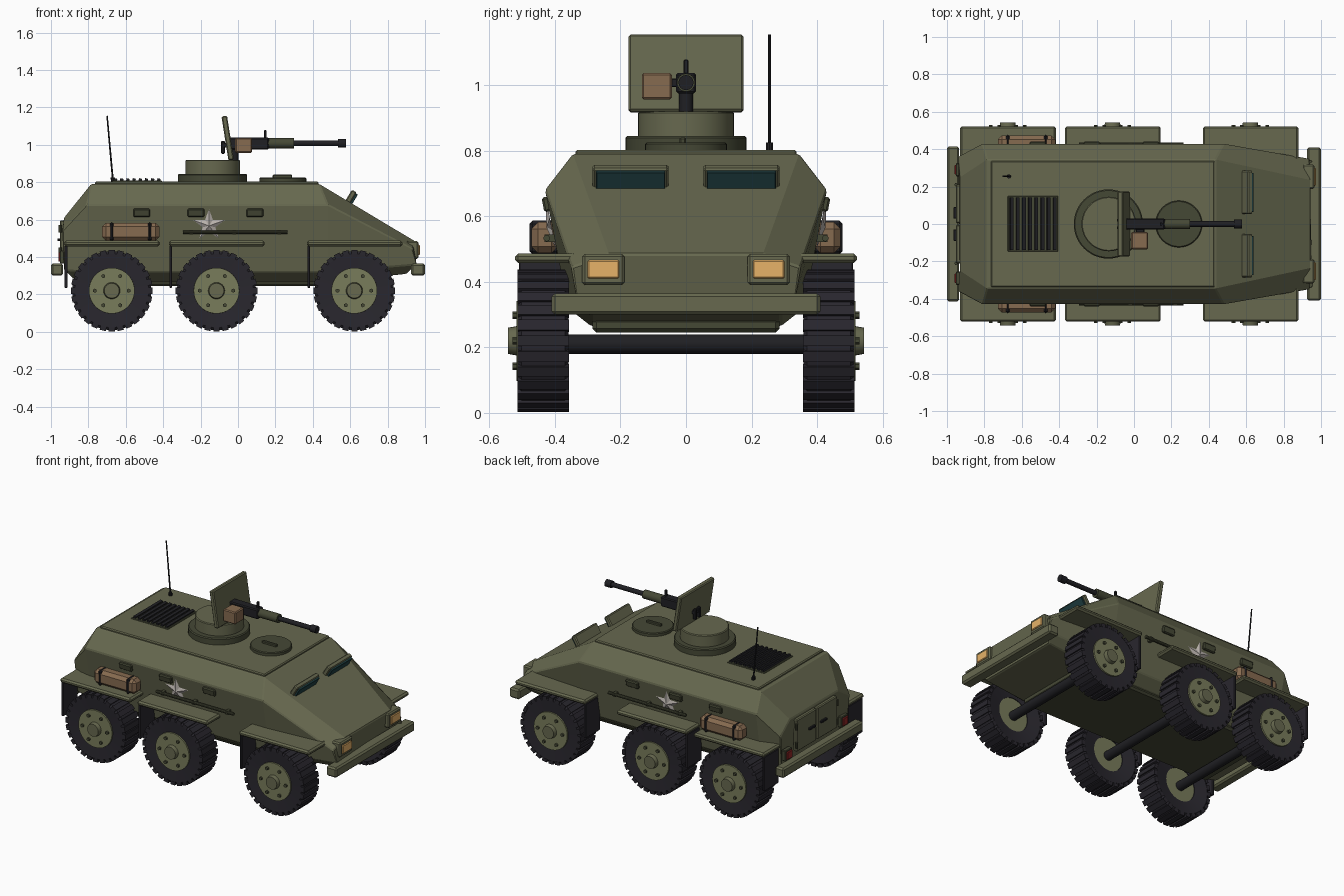
import bpy, bmesh
from math import sin, cos, pi, atan2, radians
from mathutils import Matrix, Vector

if "Cube" in bpy.data.objects:
    bpy.data.objects.remove(bpy.data.objects["Cube"])


def mat(name, r, g, b):
    m = bpy.data.materials.new(name)
    m.diffuse_color = (r, g, b, 1)
    m.use_nodes = True
    m.node_tree.nodes["Principled BSDF"].inputs["Base Color"].default_value = m.diffuse_color
    return m


OLIVE = mat("olive", 0.135, 0.14, 0.078)
DARK = mat("dark_olive", 0.06, 0.065, 0.036)
HUB = mat("light_olive", 0.19, 0.2, 0.105)
RUBBER = mat("rubber", 0.022, 0.02, 0.027)
METAL = mat("gunmetal", 0.014, 0.014, 0.017)
TAN = mat("canvas", 0.24, 0.145, 0.08)
PALE = mat("pale_paint", 0.5, 0.46, 0.43)
LENS = mat("lens", 0.8, 0.45, 0.14)
GLASS = mat("glass", 0.015, 0.055, 0.06)
RED = mat("red_lens", 0.3, 0.02, 0.02)


def finish(name, bm, m, mirror=False, bevel=0, smooth=False):
    bmesh.ops.recalc_face_normals(bm, faces=bm.faces)
    me = bpy.data.meshes.new(name)
    bm.to_mesh(me)
    bm.free()
    me.materials.append(m)
    o = bpy.data.objects.new(name, me)
    bpy.context.collection.objects.link(o)
    if smooth:
        bpy.ops.object.select_all(action='DESELECT')
        o.select_set(True)
        bpy.context.view_layer.objects.active = o
        bpy.ops.object.shade_smooth_by_angle(angle=radians(35))
    if bevel:
        b = o.modifiers.new("bevel", 'BEVEL')
        b.width, b.segments, b.limit_method = bevel, 1, 'ANGLE'
    if mirror:
        o.modifiers.new("mirror", 'MIRROR').use_axis = (False, True, False)
    return o


def add_box(bm, c, s, rot=Matrix()):
    bmesh.ops.create_cube(bm, size=1, matrix=Matrix.Translation(c) @ rot.to_4x4() @ Matrix.Diagonal((*s, 1)))


def box(name, x, y, z, m, bevel=0.006, mirror=False, rot=Matrix()):
    """Box from (min, max) ranges, turned about its own centre."""
    bm = bmesh.new()
    add_box(bm, [(a + b) / 2 for a, b in (x, y, z)], [b - a for a, b in (x, y, z)], rot)
    return finish(name, bm, m, mirror, bevel)


def add_rod(bm, p, q, r, r2=None, seg=24):
    p, q = Vector(p), Vector(q)
    rot = (q - p).to_track_quat('Z', 'Y').to_matrix().to_4x4()
    bmesh.ops.create_cone(bm, cap_ends=True, segments=seg, radius1=r, radius2=r if r2 is None else r2,
                          depth=(q - p).length, matrix=Matrix.Translation((p + q) / 2) @ rot)


def rod(name, p, q, r, m, r2=None, seg=24, mirror=False, bevel=0):
    bm = bmesh.new()
    add_rod(bm, p, q, r, r2, seg)
    return finish(name, bm, m, mirror, bevel, True)


def loft(bm, rings, closed=False):
    rows = [[bm.verts.new(p) for p in ring] for ring in rings]
    n = len(rows[0])
    pairs = list(zip(rows, rows[1:])) + ([(rows[-1], rows[0])] if closed else [])
    for a, b in pairs:
        for i in range(n):
            bm.faces.new((a[i], a[(i + 1) % n], b[(i + 1) % n], b[i]))
    if not closed:
        bm.faces.new(rows[0])
        bm.faces.new(rows[-1])


# Hull: four stations, each roof edge, shoulder, lower edge, keel edge
stations = [
    [(-0.93, 0.25, 0.61), (-0.94, 0.36, 0.54), (-0.935, 0.335, 0.33), (-0.88, 0.29, 0.285)],
    [(-0.785, 0.345, 0.79), (-0.81, 0.43, 0.68), (-0.80, 0.36, 0.32), (-0.80, 0.29, 0.265)],
    [(0.435, 0.345, 0.79), (0.48, 0.43, 0.68), (0.48, 0.36, 0.32), (0.48, 0.29, 0.265)],
    [(0.945, 0.235, 0.485), (0.935, 0.35, 0.445), (0.96, 0.335, 0.36), (0.90, 0.29, 0.31)],
]
bm = bmesh.new()
loft(bm, [s + [(x, -y, z) for x, y, z in reversed(s)] for s in stations])
finish("hull", bm, OLIVE, bevel=0.006)
box("roof_plate", (-0.765, 0.43), (-0.338, 0.338), (0.78, 0.803), OLIVE)
box("belly_plate", (-0.80, 0.62), (-0.285, 0.285), (0.245, 0.29), DARK, 0.012)

# Bumpers
box("front_bumper", (0.925, 1.0), (-0.41, 0.41), (0.30, 0.365), OLIVE, 0.01)
box("rear_bumper", (-1.0, -0.935), (-0.415, 0.415), (0.30, 0.365), OLIVE, 0.01)

# Wheels: tyre with lugs, hub, bolts, axle
profile = [(0.11, 0.375), (0.195, 0.358), (0.211, 0.37), (0.211, 0.502), (0.197, 0.514), (0.11, 0.508)]
ZC = 0.22
for tag, cx in (("rear", -0.675), ("middle", -0.115), ("front", 0.622)):
    bm = bmesh.new()
    loft(bm, [[(cx + r * cos(t), y, ZC + r * sin(t)) for r, y in profile]
              for t in (2 * pi * i / 56 for i in range(56))], closed=True)
    for i in range(28):
        t = 2 * pi * i / 28
        add_box(bm, (cx + 0.207 * cos(t), 0.436, ZC + 0.207 * sin(t)), (0.022, 0.158, 0.033),
                Matrix.Rotation(-t, 3, 'Y'))
    finish(tag + "_tyre", bm, RUBBER, True, 0, True)
    rod(tag + "_hub", (cx, 0.38, ZC), (cx, 0.518, ZC), 0.128, HUB, 0.122, 40, True)
    rod(tag + "_hub_cap", (cx, 0.51, ZC), (cx, 0.543, ZC), 0.046, OLIVE, 0.04, 24, True)
    bm = bmesh.new()
    for i in range(6):
        t = pi * i / 3
        p = (cx + 0.09 * cos(t), 0.515, ZC + 0.09 * sin(t))
        add_rod(bm, p, (p[0], 0.529, p[2]), 0.011, seg=6)
    finish(tag + "_wheel_bolts", bm, DARK, True)
    rod(tag + "_axle", (cx, -0.38, 0.21), (cx, 0.38, 0.21), 0.03, METAL, seg=16)

# Fenders and mud flaps
for tag, x0, x1 in (("rear", -0.93, -0.417), ("middle", -0.37, 0.143), ("front", 0.368, 0.88)):
    box(tag + "_fender", (x0, x1), (0.335, 0.522), (0.457, 0.487), OLIVE, 0.01, True)
    box(tag + "_mud_flap", (x0 + 0.003, x0 + 0.018), (0.36, 0.51), (0.235, 0.46), RUBBER, 0.003, True)

# Headlights and tail lights
box("headlight_housing", (0.90, 0.965), (0.188, 0.317), (0.39, 0.485), OLIVE, 0.008, True)
box("headlight_lens", (0.95, 0.972), (0.204, 0.3), (0.41, 0.466), LENS, 0.004, True)
box("tail_light_housing", (-0.952, -0.92), (0.255, 0.325), (0.365, 0.435), DARK, 0.004, True)
box("tail_light", (-0.96, -0.93), (0.265, 0.315), (0.375, 0.425), RED, 0.003, True)

# Raised visor flaps standing square to the front slope
tilt = Matrix.Rotation(atan2(0.305, 0.51), 3, 'Y')
box("visor", (0.587, 0.617), (0.053, 0.285), (0.68, 0.758), OLIVE, 0.006, True, tilt)
box("visor_glass", (0.609, 0.627), (0.064, 0.274), (0.683, 0.743), GLASS, 0.002, True, tilt)

# Rear doors with hinges and handles
box("rear_door", (-0.953, -0.925), (0.006, 0.21), (0.385, 0.595), OLIVE, 0.006, True)
box("door_handle", (-0.966, -0.945), (0.03, 0.09), (0.485, 0.5), METAL, 0.003, True)
bm = bmesh.new()
for z in (0.43, 0.55):
    add_rod(bm, (-0.95, 0.21, z - 0.02), (-0.95, 0.21, z + 0.02), 0.01, seg=10)
finish("door_hinges", bm, DARK, True)

# Side fittings lying on the sloped flank
lean = atan2(0.07, 0.36)
flank = Matrix.Rotation(-lean, 3, 'X')


def side_y(z):
    return 0.36 + (z - 0.32) * 0.07 / 0.36


for i, x in enumerate((-0.515, -0.225, 0.09)):
    box(f"vision_block_{i + 1}", (x - 0.045, x + 0.045), (0.405, 0.437), (0.615, 0.66), DARK, 0.006, True, flank)
rod("stowed_rod", (-0.295, 0.425, 0.533), (0.265, 0.425, 0.533), 0.01, DARK, seg=10, mirror=True)
bm = bmesh.new()
for x in (-0.25, -0.02, 0.22):
    add_box(bm, (x, 0.412, 0.533), (0.02, 0.04, 0.024))
finish("rod_clips", bm, DARK, True)
box("bedroll", (-0.727, -0.42), (0.39, 0.472), (0.488, 0.582), TAN, 0.02, True)
for i, x in enumerate((-0.675, -0.472)):
    box(f"bedroll_strap_{i + 1}", (x - 0.01, x + 0.01), (0.385, 0.478), (0.484, 0.587), METAL, 0.018, True)

# Raised five-pointed marking
bm = bmesh.new()
base = Vector((-0.155, side_y(0.57) + 0.002, 0.57))
up, out = Vector((0, sin(lean), cos(lean))), Vector((0, cos(lean), -sin(lean)))
ring = []
for i in range(10):
    r, t = (0.088, 0.036)[i % 2], pi * i / 5
    ring.append(bm.verts.new(base + Vector((r * sin(t), 0, 0)) + up * r * cos(t)))
tip = bm.verts.new(base + out * 0.016)
for i in range(10):
    bm.faces.new((ring[i], ring[(i + 1) % 10], tip))
bm.faces.new(ring)
finish("side_star", bm, PALE, True)

# Engine grille
box("grille_plate", (-0.675, -0.405), (-0.148, 0.15), (0.79, 0.808), DARK, 0.003)
bm = bmesh.new()
for i in range(8):
    add_box(bm, (-0.655 + i * 0.033, 0.001, 0.811), (0.017, 0.28, 0.018), Matrix.Rotation(0.25, 3, 'Y'))
finish("grille_slats", bm, METAL)

# Roof hatch, cupola, antenna
rod("hatch", (0.24, 0, 0.795), (0.24, 0, 0.825), 0.125, DARK, seg=40, bevel=0.005)
box("hatch_handle", (0.185, 0.29), (-0.02, 0.0), (0.82, 0.84), DARK, 0.004)
rod("cupola_ring", (-0.137, 0, 0.795), (-0.137, 0, 0.845), 0.185, DARK, seg=48, bevel=0.006)
rod("cupola_drum", (-0.135, 0, 0.84), (-0.135, 0, 0.92), 0.146, OLIVE, seg=48, bevel=0.005)
rod("antenna_base", (-0.668, 0.255, 0.795), (-0.67, 0.255, 0.825), 0.011, METAL, seg=10)
rod("antenna", (-0.668, 0.255, 0.80), (-0.70, 0.255, 1.155), 0.005, METAL, 0.004, 8)

# Gun shield and gun
box("gun_shield", (-0.07, -0.04), (-0.175, 0.175), (0.917, 1.155), OLIVE, 0.006,
    rot=Matrix.Rotation(radians(-9), 3, 'Y'))
rod("gun_pintle", (-0.02, 0, 0.91), (-0.02, 0, 0.99), 0.022, METAL, seg=12)
box("gun_receiver", (-0.06, 0.165), (-0.03, 0.03), (0.975, 1.038), METAL, 0.006)
box("gun_sight", (0.138, 0.152), (-0.008, 0.008), (1.03, 1.078), METAL, 0.003)
box("gun_grip", (-0.09, -0.07), (0.01, 0.03), (0.952, 1.02), METAL, 0.004, True)
box("gun_grip_bar", (-0.085, -0.05), (-0.03, 0.03), (0.985, 1.01), METAL, 0.004)
box("ammo_box", (-0.015, 0.075), (-0.135, -0.043), (0.957, 1.037), TAN, 0.006)
box("ammo_feed", (0.01, 0.055), (-0.05, -0.02), (0.995, 1.02), METAL, 0.003)
rod("barrel_jacket", (0.16, 0, 1.008), (0.30, 0, 1.008), 0.028, DARK, seg=16)
rod("gun_barrel", (0.29, 0, 1.008), (0.55, 0, 1.008), 0.015, METAL, seg=16)
rod("gun_muzzle", (0.535, 0, 1.008), (0.577, 0, 1.008), 0.023, METAL, seg=16)
